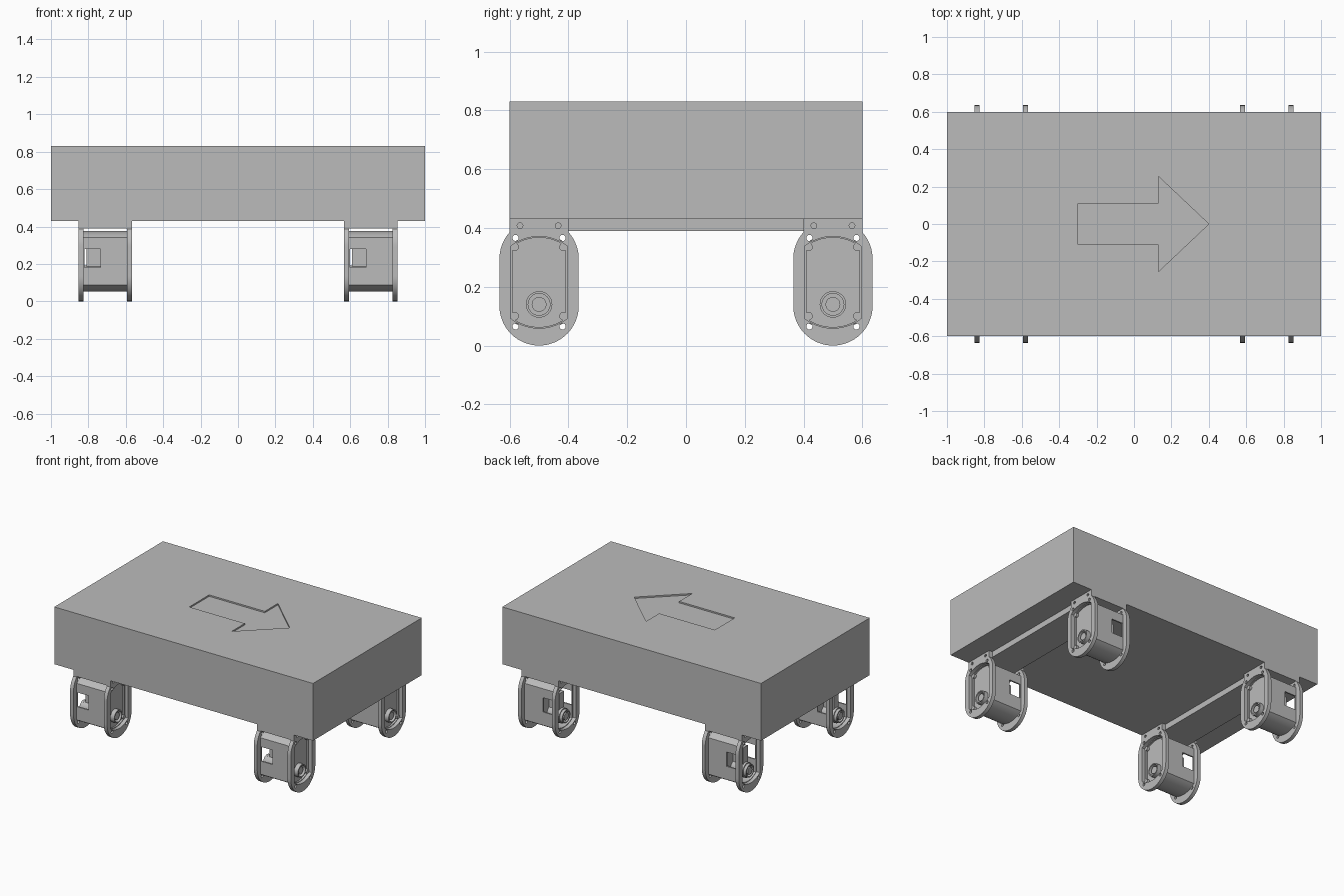
import bpy
from math import sin, cos, pi, sqrt, asin
from mathutils import Matrix

cube = bpy.data.objects.get("Cube")
if cube:
    bpy.data.objects.remove(cube, do_unlink=True)

grey = bpy.data.materials.new("plain_grey")
grey.use_nodes = True
grey.diffuse_color = (0.5, 0.5, 0.5, 1)
grey.node_tree.nodes["Principled BSDF"].inputs["Base Color"].default_value = (0.5, 0.5, 0.5, 1)

# local x, y, z of a profile become world y, z, x
SIDEWAYS = Matrix(((0, 0, 1, 0), (1, 0, 0, 0), (0, 1, 0, 0), (0, 0, 0, 1)))


def extrude(name, loops, low, high, turn=SIDEWAYS):
    """Fill a flat outline with holes and extrude it between two levels."""
    curve = bpy.data.curves.new(name, "CURVE")
    curve.dimensions = "2D"
    curve.fill_mode = "BOTH"
    curve.extrude = (high - low) / 2
    for loop in loops:
        spline = curve.splines.new("POLY")
        spline.points.add(len(loop) - 1)
        for point, (u, v) in zip(spline.points, loop):
            point.co = (u, v, 0, 1)
        spline.use_cyclic_u = True
    temp = bpy.data.objects.new(name + "_outline", curve)
    bpy.context.collection.objects.link(temp)
    bpy.context.view_layer.update()
    mesh = bpy.data.meshes.new_from_object(temp.evaluated_get(bpy.context.evaluated_depsgraph_get()))
    bpy.data.objects.remove(temp, do_unlink=True)
    mesh.transform(turn @ Matrix.Translation((0, 0, (low + high) / 2)))
    mesh.materials.clear()
    mesh.materials.append(grey)
    mesh.name = name
    obj = bpy.data.objects.new(name, mesh)
    bpy.context.collection.objects.link(obj)
    bpy.ops.object.select_all(action="DESELECT")
    obj.select_set(True)
    bpy.context.view_layer.objects.active = obj
    bpy.ops.object.mode_set(mode="EDIT")
    bpy.ops.mesh.select_all(action="SELECT")
    bpy.ops.mesh.remove_doubles(threshold=0.0002)
    bpy.ops.mesh.normals_make_consistent(inside=False)
    bpy.ops.object.mode_set(mode="OBJECT")
    bpy.ops.object.shade_smooth_by_angle(angle=0.5)
    return obj


def box(name, x, y, z):
    bpy.ops.mesh.primitive_cube_add(size=1)
    obj = bpy.context.object
    obj.name = name
    obj.data.transform(Matrix.Translation([sum(r) / 2 for r in (x, y, z)])
                       @ Matrix.Diagonal([r[1] - r[0] for r in (x, y, z)] + [1]))
    obj.data.materials.append(grey)
    return obj


def cut(obj, cutter):
    """Subtract the cutter, bake the result and drop the cutter."""
    mod = obj.modifiers.new("cut", "BOOLEAN")
    mod.operation, mod.object, mod.solver = "DIFFERENCE", cutter, "EXACT"
    cutter.hide_render = True
    bpy.context.view_layer.objects.active = obj
    bpy.ops.object.modifier_apply(modifier=mod.name)
    bpy.data.objects.remove(cutter, do_unlink=True)


def arc(u, v, r, start, end, n=20):
    return [(u + r * cos(start + (end - start) * i / n),
             v + r * sin(start + (end - start) * i / n)) for i in range(n + 1)]


def circle(u, v, r, n=24):
    return arc(u, v, r, 0, 2 * pi, n)[:-1]


def barrel(half, r, mid=0.215):
    """Straight sides with an arched top and bottom."""
    a = asin(half / r)
    return (arc(0, mid, r, pi / 2 - a, pi / 2 + a) + arc(0, mid, r, 1.5 * pi - a, 1.5 * pi + a))


# platform with an arrow sunk into the top
platform = box("platform", (-1, 1), (-0.6, 0.6), (0.43, 0.83))
arrow = [(-0.3, -0.11), (0.13, -0.11), (0.13, -0.255), (0.4, 0),
         (0.13, 0.255), (0.13, 0.11), (-0.3, 0.11)]
cut(platform, extrude("arrow_cutter", [arrow], 0.82, 0.86, Matrix()))

# bracket plate: round ends, square tab under the platform, bolt holes
R = 0.135
shoulder = 0.295 + sqrt(R * R - 0.01)
a = asin((shoulder - 0.295) / R)
plate_edge = (arc(0, R, R, pi, 2 * pi, 32) + arc(0, 0.295, R, 0, a, 10)
              + [(0.1, 0.43), (-0.1, 0.43)] + arc(0, 0.295, R, pi - a, pi, 10))
bolts = [(u, v) for u in (-0.08, 0.08) for v in (0.065, 0.366)]
holes = [circle(u, v, 0.0105, 16) for u, v in bolts]
tab_holes = [circle(u, 0.408, 0.01, 8) for u in (-0.065, 0.065)]
plate_loops = [plate_edge, barrel(0.097, 0.156)] + holes + tab_holes

parts = [extrude("inner_plate", plate_loops, -0.143, -0.117),
         extrude("outer_plate", plate_loops, 0.117, 0.143)]

# housing shell with a window on the front and back
shell = extrude("housing_shell", [barrel(0.1, 0.162), barrel(0.09, 0.152)], -0.117, 0.117)
cut(shell, box("window_cutter", (-0.112, -0.025), (-0.2, 0.2), (0.18, 0.28)))
parts.append(shell)

# drive block, cavity web, bearing rings and hubs
parts += [extrude("drive_block", [barrel(0.091, 0.153)], -0.02, 0.105),
          box("cavity_web", (-0.1, -0.02), (-0.025, 0.025), (0.1, 0.3)),
          extrude("bearing_boss", [circle(0, 0.14, 0.052, 32)], -0.115, -0.02)]
for side, low, high in (("outer", 0.105, 0.135), ("inner", -0.135, -0.115)):
    parts.append(extrude(side + "_bearing_ring",
                         [circle(0, 0.14, 0.045, 32), circle(0, 0.14, 0.037, 32)], low, high))
    parts.append(extrude(side + "_hub", [circle(0, 0.14, 0.025, 32)], low, high - 0.008))

# small bosses at the corners of the opening
for u in (-0.083, 0.083):
    for v in (0.1, 0.335):
        parts.append(extrude("screw_boss", [circle(u, v, 0.014, 16)], 0.1, 0.122))

# four legs: the parts above moved and copied, not mirrored
spots = [(x, y) for x in (-0.71, 0.71) for y in (-0.5, 0.5)]
for part in parts:
    for x, y in spots[1:]:
        copy = part.copy()
        copy.location = (x, y, 0)
        bpy.context.collection.objects.link(copy)
    part.location = (*spots[0], 0)

# rails joining the legs under the platform
for side, x in (("right", -0.71), ("left", 0.71)):
    box(side + "_rail", (x - 0.117, x + 0.117), (-0.6, 0.6), (0.39, 0.43))
